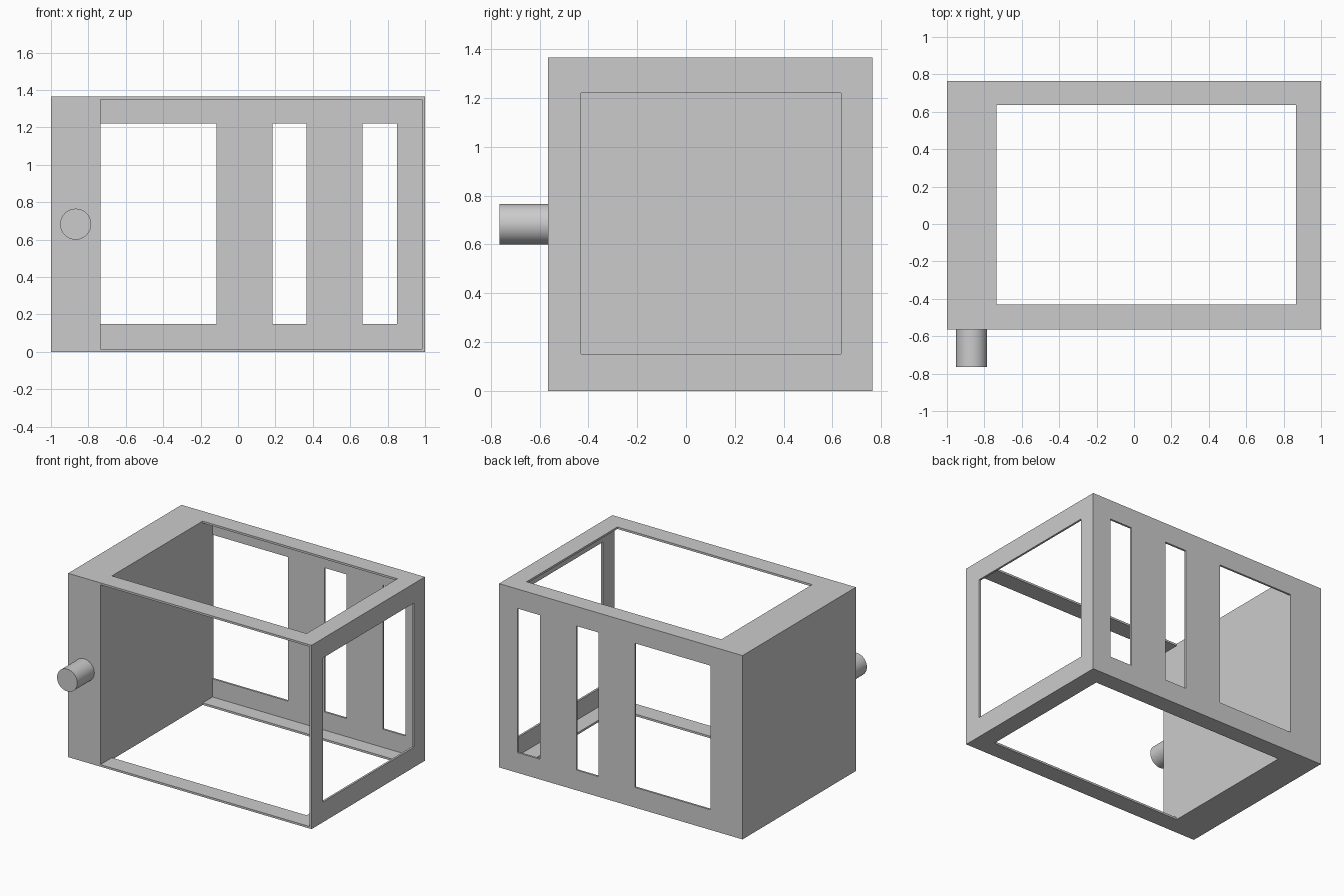
import bpy
import bmesh
from mathutils import Matrix, Vector

default = bpy.data.objects.get("Cube")
if default:
    bpy.data.objects.remove(default, do_unlink=True)

# Material
grey = bpy.data.materials.new("light_grey")
grey.use_nodes = True
colour = (0.6, 0.6, 0.6, 1)
grey.diffuse_color = colour
grey.node_tree.nodes["Principled BSDF"].inputs["Base Color"].default_value = colour

# Main dimensions
X0, X1 = -1.0, 1.0
Y0, Y1 = -0.565, 0.765
HEIGHT = 1.365
WALL = 0.015
BLOCK_X = -0.735          # inner face of the solid end block
WIN_Z = (0.15, 1.22)      # window heights
WIN_Y = (-0.43, 0.635)    # opening depth range


def new_object(name, bm):
    mesh = bpy.data.meshes.new(name)
    bm.to_mesh(mesh)
    bm.free()
    mesh.materials.append(grey)
    obj = bpy.data.objects.new(name, mesh)
    bpy.context.collection.objects.link(obj)
    return obj


def box(name, x, y, z):
    low, high = map(Vector, zip(x, y, z))
    bm = bmesh.new()
    bmesh.ops.create_cube(bm, size=1)
    size = high - low
    bmesh.ops.transform(bm, verts=bm.verts, matrix=Matrix.Translation((low + high) / 2)
                        @ Matrix.Diagonal((*size, 1)))
    return new_object(name, bm)


def cut(obj, x, y, z):
    cutter = box("cutter", x, y, z)
    cutter.hide_render = True
    mod = obj.modifiers.new("cut", 'BOOLEAN')
    mod.operation = 'DIFFERENCE'
    mod.solver = 'EXACT'
    mod.object = cutter
    bpy.context.view_layer.objects.active = obj
    bpy.ops.object.modifier_apply(modifier=mod.name)
    bpy.data.objects.remove(cutter, do_unlink=True)


# Housing with a solid end block and an open front
housing = box("housing", (X0, X1), (Y0, Y1), (0, HEIGHT))
cut(housing, (BLOCK_X, X1 - WALL), (Y0 - 0.1, Y1 - WALL), (WALL, HEIGHT - WALL))

# Opening through the top and bottom panels
cut(housing, (BLOCK_X, 0.865), WIN_Y, (-0.1, HEIGHT + 0.1))

# Opening in the side panel
cut(housing, (0.9, X1 + 0.1), WIN_Y, WIN_Z)

# Windows in the back panel
for span in ((BLOCK_X, -0.115), (0.185, 0.365), (0.665, 0.85)):
    cut(housing, span, (0.7, Y1 + 0.1), WIN_Z)

# Round peg on the front of the end block
bm = bmesh.new()
bmesh.ops.create_cone(bm, cap_ends=True, segments=48, radius1=0.083, radius2=0.083, depth=0.2)
bmesh.ops.rotate(bm, verts=bm.verts, matrix=Matrix.Rotation(1.5707963, 3, 'X'))
bmesh.ops.translate(bm, verts=bm.verts, vec=(-0.868, Y0 - 0.1, HEIGHT / 2))
peg = new_object("peg", bm)
bpy.ops.object.select_all(action='DESELECT')
peg.select_set(True)
bpy.context.view_layer.objects.active = peg
bpy.ops.object.shade_smooth_by_angle()
